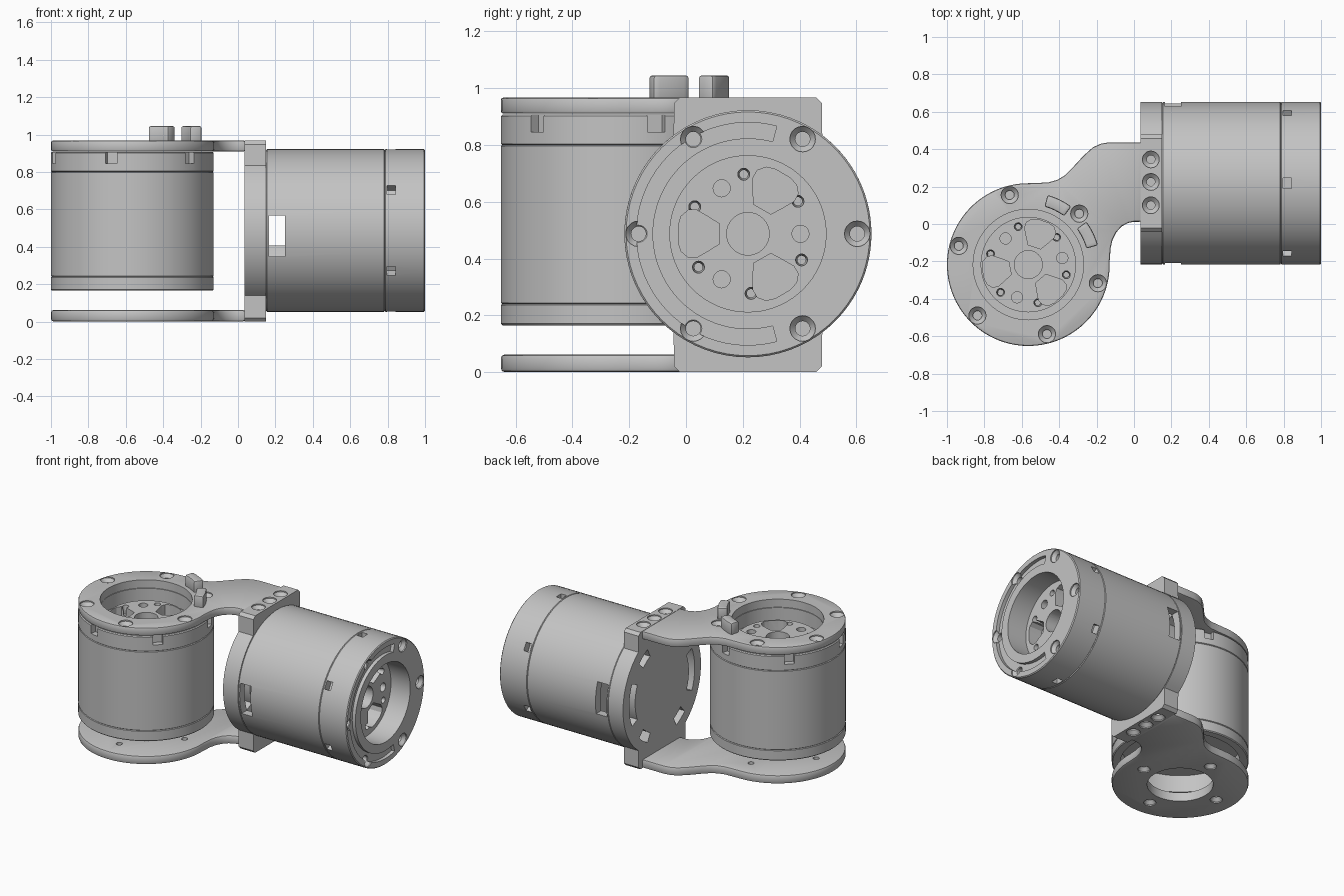
import bpy, bmesh
from math import sin, cos, radians, pi
from mathutils import Matrix

if "Cube" in bpy.data.objects:
    bpy.data.objects.remove(bpy.data.objects["Cube"])

grey = bpy.data.materials.new("satin grey")
grey.use_nodes = True
grey.diffuse_color = (0.55, 0.55, 0.55, 1)
grey.node_tree.nodes["Principled BSDF"].inputs["Base Color"].default_value = grey.diffuse_color

R = 0.435
SIDE = Matrix(((0, 0, 1, 0), (1, 0, 0, 0.218), (0, 1, 0, 0.487), (0, 0, 0, 1)))
UPRIGHT = Matrix.Translation((-0.565, -0.217, 0))
WORLD = Matrix.Identity(4)


# ---------- outlines ----------
def polar(r, deg):
    return r * cos(radians(deg)), r * sin(radians(deg))


def arc(r, a, b, n):
    return [polar(r, a + (b - a) * i / n) for i in range(n + 1)]


def arc_slot(r0, r1, a, half, n=12):
    return arc(r1, a - half, a + half, n) + arc(r0, a + half, a - half, n)


def turned(points, deg):
    c, s = cos(radians(deg)), sin(radians(deg))
    return [(x * c - y * s, x * s + y * c) for x, y in points]


def radial_box(r0, r1, half, deg):
    return turned([(r0, -half), (r1, -half), (r1, half), (r0, half)], deg)


# ---------- solids ----------
def prism(bm, points, z0, z1):
    low = [bm.verts.new((x, y, z0)) for x, y in points]
    high = [bm.verts.new((x, y, z1)) for x, y in points]
    bm.faces.new(low[::-1])
    bm.faces.new(high)
    n = len(points)
    for i in range(n):
        j = (i + 1) % n
        bm.faces.new((low[i], low[j], high[j], high[i]))


def lathe(bm, profile, at=(0, 0), n=72):
    """Closed solid of revolution; the profile starts and ends on the axis."""
    rings = []
    for r, z in profile:
        if r == 0:
            rings.append([bm.verts.new((at[0], at[1], z))] * n)
        else:
            rings.append([bm.verts.new((at[0] + r * cos(2 * pi * i / n),
                                        at[1] + r * sin(2 * pi * i / n), z)) for i in range(n)])
    for a, b in zip(rings, rings[1:]):
        for i in range(n):
            j = (i + 1) % n
            bm.faces.new(list(dict.fromkeys((a[i], a[j], b[j], b[i]))))


def screw_hole(bm, at, top, wide, narrow, depth, s=1):
    lathe(bm, [(0, top - s * depth), (narrow, top - s * depth), (narrow, top - s * 0.03),
               (wide, top - s * 0.008), (wide, top + s * 0.02), (0, top + s * 0.02)], at, 20)


def make(name, bm, matrix):
    bmesh.ops.transform(bm, matrix=matrix, verts=bm.verts)
    bmesh.ops.recalc_face_normals(bm, faces=bm.faces)
    mesh = bpy.data.meshes.new(name)
    bm.to_mesh(mesh)
    bm.free()
    mesh.materials.append(grey)
    ob = bpy.data.objects.new(name, mesh)
    bpy.context.collection.objects.link(ob)
    return ob


def activate(ob):
    bpy.ops.object.select_all(action='DESELECT')
    ob.select_set(True)
    bpy.context.view_layer.objects.active = ob


def bevel(ob, width):
    activate(ob)
    mod = ob.modifiers.new("bevel", 'BEVEL')
    mod.width, mod.segments, mod.limit_method = width, 2, 'ANGLE'
    bpy.ops.object.modifier_apply(modifier=mod.name)


def cut(ob, bm, matrix):
    tool = make("cutter", bm, matrix)
    tool.hide_render = True
    activate(ob)
    mod = ob.modifiers.new("cut", 'BOOLEAN')
    mod.operation, mod.solver, mod.object, mod.use_self = 'DIFFERENCE', 'EXACT', tool, True
    bpy.ops.object.modifier_apply(modifier=mod.name)
    bpy.data.objects.remove(tool)


def smooth(ob):
    activate(ob)
    bpy.ops.object.shade_smooth_by_angle(angle=radians(30))


# ---------- motors ----------
def seam(z):
    return [(R, z - 0.004), (R - 0.005, z), (R, z + 0.004)]


def hub_cutter(bm, floor, spin):
    lathe(bm, [(0, floor - 0.1), (0.075, floor - 0.1), (0.075, floor + 0.05), (0, floor + 0.05)], n=32)
    half = [(0.1, 0.035), (0.14, 0.06), (0.18, 0.083), (0.21, 0.083), (0.235, 0.062), (0.245, 0.03)]
    pocket = [(x, -y) for x, y in half] + half[::-1]
    for a in (60, 180, 300):
        prism(bm, turned(pocket, a + spin), floor - 0.1, floor + 0.05)
        screw_hole(bm, polar(0.185, a + 60 + spin), floor, 0.03, 0.03, 0.06)
        for d in (-27, 34):
            screw_hole(bm, polar(0.21, a + d + spin), floor, 0.021, 0.015, 0.06)


def motor(name, bottom, top, bore, floor, lip, seams, matrix):
    bm = bmesh.new()
    back = bottom + 0.12
    profile = [(0, back), (0.38, back), (0.38, bottom), (R - 0.006, bottom), (R, bottom + 0.006)]
    for z in seams:
        profile += seam(z)
    profile += [(R, top - 0.006), (R - 0.006, top), (bore, top), (bore, floor - lip)]
    if lip:
        profile += [(0.255, floor - lip), (0.255, floor)]
    lathe(bm, profile + [(0, floor)])
    return make(name, bm, matrix)


side_motor = motor("side_motor", 0.15, 1.0, 0.275, 0.85, 0, (0.785,), SIDE)
bm = bmesh.new()
hub_cutter(bm, 0.85, 0)
for k in range(6):
    screw_hole(bm, polar(0.385, 60 * k), 1.0, 0.045, 0.026, 0.1)
    prism(bm, radial_box(0.38, 0.5, 0.028, 30 + 60 * k), 0.797, 0.842)
cut(side_motor, bm, SIDE)
bm = bmesh.new()
prism(bm, arc_slot(0.336, 0.392, 180, 105, 48), 0.975, 1.05)
cut(side_motor, bm, SIDE)
# wiring windows in the rear shell
bm = bmesh.new()
for s in (-1, 1):
    prism(bm, [(s * x, s * y) for x, y in ((0.3, -0.08), (0.5, -0.08), (0.5, 0.14), (0.3, 0.14))],
          0.165, 0.25)
cut(side_motor, bm, SIDE)

upright_motor = motor("upright_motor", 0.165, 0.907, 0.295, 0.84, 0.03, (0.24, 0.8), UPRIGHT)
bm = bmesh.new()
hub_cutter(bm, 0.84, 11)
for k in range(6):
    prism(bm, radial_box(0.395, 0.5, 0.032, 15 + 60 * k), 0.845, 0.95)
cut(upright_motor, bm, UPRIGHT)

# ---------- bracket plates above and below the upright motor ----------
cx, cy = UPRIGHT.translation.x, UPRIGHT.translation.y
outline = [(x + cx, y + cy) for x, y in arc(R, 95, 362, 64)]
outline += [(-0.125, -0.13), (-0.115, -0.085), (-0.095, -0.045), (-0.065, -0.012), (-0.03, 0.006),
            (0, 0.012), (0.04, 0.012), (0.04, 0.437), (-0.13, 0.437), (-0.175, 0.43), (-0.22, 0.41),
            (-0.27, 0.365), (-0.33, 0.3), (-0.37, 0.26), (-0.41, 0.236), (-0.46, 0.222), (-0.53, 0.219)]


def bracket(name, z0, z1, width):
    bm = bmesh.new()
    prism(bm, outline, z0, z1)
    ob = make(name, bm, WORLD)
    bevel(ob, width)
    return ob


top_plate = bracket("top_plate", 0.91, 0.967, 0.01)
bm = bmesh.new()
prism(bm, arc(0.295, 0, 355, 71), 0.8, 1.0)
for k in range(6):
    screw_hole(bm, polar(0.385, 45 + 60 * k), 0.967, 0.046, 0.024, 0.08)
cut(top_plate, bm, UPRIGHT)

bottom_plate = bracket("bottom_plate", 0, 0.062, 0.014)
bm = bmesh.new()
prism(bm, arc(0.21, 0, 355, 71), -0.1, 0.2)
for k in range(4):
    screw_hole(bm, polar(0.3, 90 * k), 0, 0.04, 0.02, 0.1, -1)
cut(bottom_plate, bm, UPRIGHT)

# ---------- upright flange carrying the side motor ----------
bm = bmesh.new()
prism(bm, arc(R, -53, 53, 28) + [(0.26, 0.46), (0.24, 0.48), (-0.24, 0.48), (-0.26, 0.46)]
      + arc(R, 127, 233, 28) + [(-0.26, -0.467), (-0.24, -0.487), (0.24, -0.487), (0.26, -0.467)],
      0.035, 0.15)
flange = make("flange", bm, SIDE)
bm = bmesh.new()
for a, half in ((0, 24), (180, 24), (55, 9), (125, 9), (235, 9), (305, 9)):
    prism(bm, arc_slot(0.3, 0.365, a, half), 0, 0.2)
cut(flange, bm, SIDE)
bm = bmesh.new()
for y in (0.1, 0.225, 0.345):
    screw_hole(bm, (0.09, y), 0.967, 0.045, 0.022, 0.09)
    screw_hole(bm, (0.09, y), 0, 0.045, 0.022, 0.09, -1)
cut(flange, bm, WORLD)

# ---------- stop blocks on the top plate ----------
blocks = []
for i, a in enumerate((64, 26)):
    bm = bmesh.new()
    prism(bm, arc_slot(0.322, 0.386, a, 10.5, 6), 0.95, 1.045)
    blocks.append(make(f"stop_block_{i + 1}", bm, UPRIGHT))
    bevel(blocks[-1], 0.01)

for ob in [side_motor, upright_motor, top_plate, bottom_plate, flange] + blocks:
    smooth(ob)
